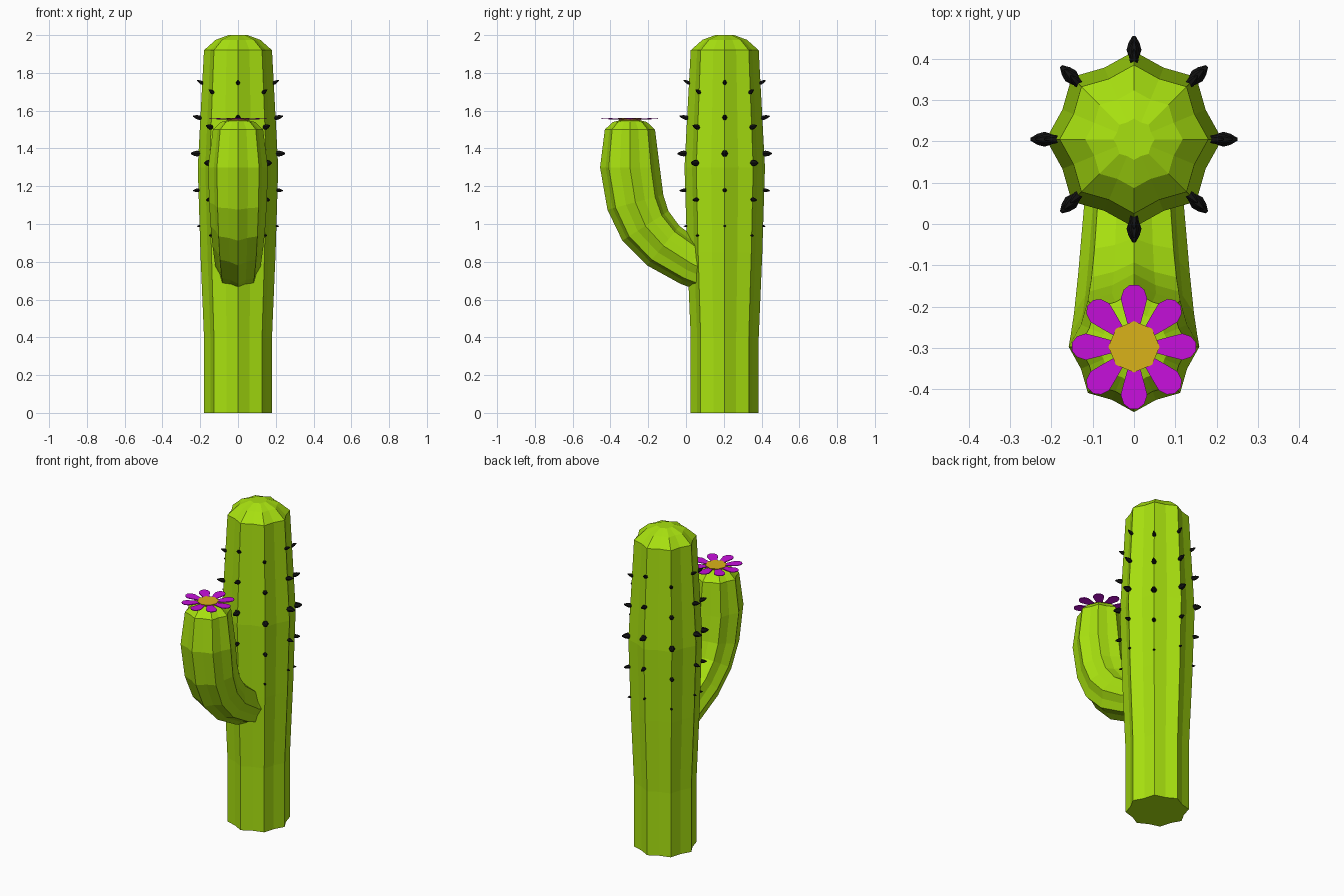
import bpy, bmesh
from math import cos, sin, pi
from mathutils import Vector

if "Cube" in bpy.data.objects:
    bpy.data.objects.remove(bpy.data.objects["Cube"])

X = Vector((1, 0, 0))
TRUNK_Y, ARM_Y = 0.205, -0.297


def material(name, rgb):
    m = bpy.data.materials.new(name)
    m.diffuse_color = (*rgb, 1)
    m.use_nodes = True
    m.node_tree.nodes["Principled BSDF"].inputs["Base Color"].default_value = m.diffuse_color
    return m


green = material("cactus_green", (0.39, 0.75, 0.005))
black = material("spine_black", (0.006, 0.006, 0.006))
purple = material("petal_purple", (0.56, 0.005, 0.7))
yellow = material("flower_yellow", (0.7, 0.45, 0.01))


def finish(bm, name, mat):
    bmesh.ops.recalc_face_normals(bm, faces=bm.faces)
    me = bpy.data.meshes.new(name)
    bm.to_mesh(me)
    bm.free()
    me.materials.append(mat)
    ob = bpy.data.objects.new(name, me)
    bpy.context.collection.objects.link(ob)
    return ob


def loft(bm, rings):
    """Skin a list of closed point rings and cap both ends."""
    loops = [[bm.verts.new(p) for p in ring] for ring in rings]
    for a, b in zip(loops, loops[1:]):
        for i in range(len(a)):
            j = (i + 1) % len(a)
            bm.faces.new((a[i], a[j], b[j], b[i]))
    bm.faces.new(loops[0])
    bm.faces.new(loops[-1])


def ribbed_ring(centre, radius, u, v, groove=0.88):
    """Eight ridges with shallow grooves between them."""
    pts = []
    for i in range(16):
        r = radius * (groove if i % 2 else 1)
        a = i * pi / 8
        pts.append(centre + u * r * cos(a) + v * r * sin(a))
    return pts


# Trunk
trunk = [(0, 0.18), (0.4, 0.18), (0.85, 0.199), (1.3, 0.213), (1.92, 0.18),
         (1.975, 0.118), (2.0, 0.05)]
bm = bmesh.new()
loft(bm, [ribbed_ring(Vector((0, TRUNK_Y, z)), r, X, Vector((0, 1, 0)))
          for z, r in trunk])
finish(bm, "trunk", green)

# Arm: y, z, radius along the bend, then a small dome
arm = [(0.12, 0.75, 0.115), (0.03, 0.79, 0.122), (-0.12, 0.885, 0.135),
       (-0.215, 0.99, 0.145), (-0.268, 1.115, 0.153), (ARM_Y, 1.3, 0.158),
       (ARM_Y, 1.5, 0.133), (ARM_Y, 1.54, 0.09), (ARM_Y, 1.55, 0.05)]
rings = []
for i, (y, z, r) in enumerate(arm):
    p, q = arm[max(i - 1, 0)], arm[min(i + 1, len(arm) - 1)]
    t = Vector((0, q[0] - p[0], q[1] - p[1])).normalized()
    if i >= 5:
        t = Vector((0, 0, 1))
    rings.append(ribbed_ring(Vector((0, y, z)), r, X, t.cross(X)))
bm = bmesh.new()
loft(bm, rings)
finish(bm, "arm", green)

# Spines: z, ridge radius, length outside, half width, upward tilt
rows = [(1.742, 0.190, 0.032, 0.011, 0.55), (1.56, 0.201, 0.039, 0.014, 0.25),
        (1.373, 0.210, 0.040, 0.018, 0.0), (1.18, 0.208, 0.031, 0.012, -0.1),
        (0.99, 0.203, 0.014, 0.007, -0.1)]
bm = bmesh.new()
for k in range(8):
    out = Vector((cos(k * pi / 4), sin(k * pi / 4), 0))
    side = Vector((-out.y, out.x, 0))
    for z, r, length, w, tilt in rows:
        d = (out + Vector((0, 0, tilt))).normalized()
        up = d.cross(side)
        base = Vector((0, TRUNK_Y, z - 0.05 * (k % 2))) + out * (r - 0.008)
        full = length + 0.008
        loft(bm, [[base + d * full * s + (side * cos(j * pi / 3) + up * sin(j * pi / 3)) * w * f
                   for j in range(6)]
                  for s, f in [(0, 0.75), (0.3, 1), (0.65, 0.75), (1, 0.2)]])
finish(bm, "spines", black)

# Petals: outline as distance from centre and half width
half = [(0.045, 0.013), (0.085, 0.024), (0.117, 0.032), (0.138, 0.025), (0.15, 0.01)]
bm = bmesh.new()
for k in range(8):
    out = Vector((cos(k * pi / 4), sin(k * pi / 4), 0))
    side = Vector((-out.y, out.x, 0))
    outline = half + [(r, -w) for r, w in reversed(half)]
    loft(bm, [[Vector((0, ARM_Y, 1.55 + dz + 0.04 * r)) + out * r + side * w
               for r, w in outline] for dz in (0, 0.004)])
finish(bm, "petals", purple)

# Flower centre
bm = bmesh.new()
loft(bm, [[(r * cos(k * pi / 4), ARM_Y + r * sin(k * pi / 4), z) for k in range(8)]
          for z, r in [(1.546, 0.055), (1.56, 0.062)]])
finish(bm, "flower_centre", yellow)
